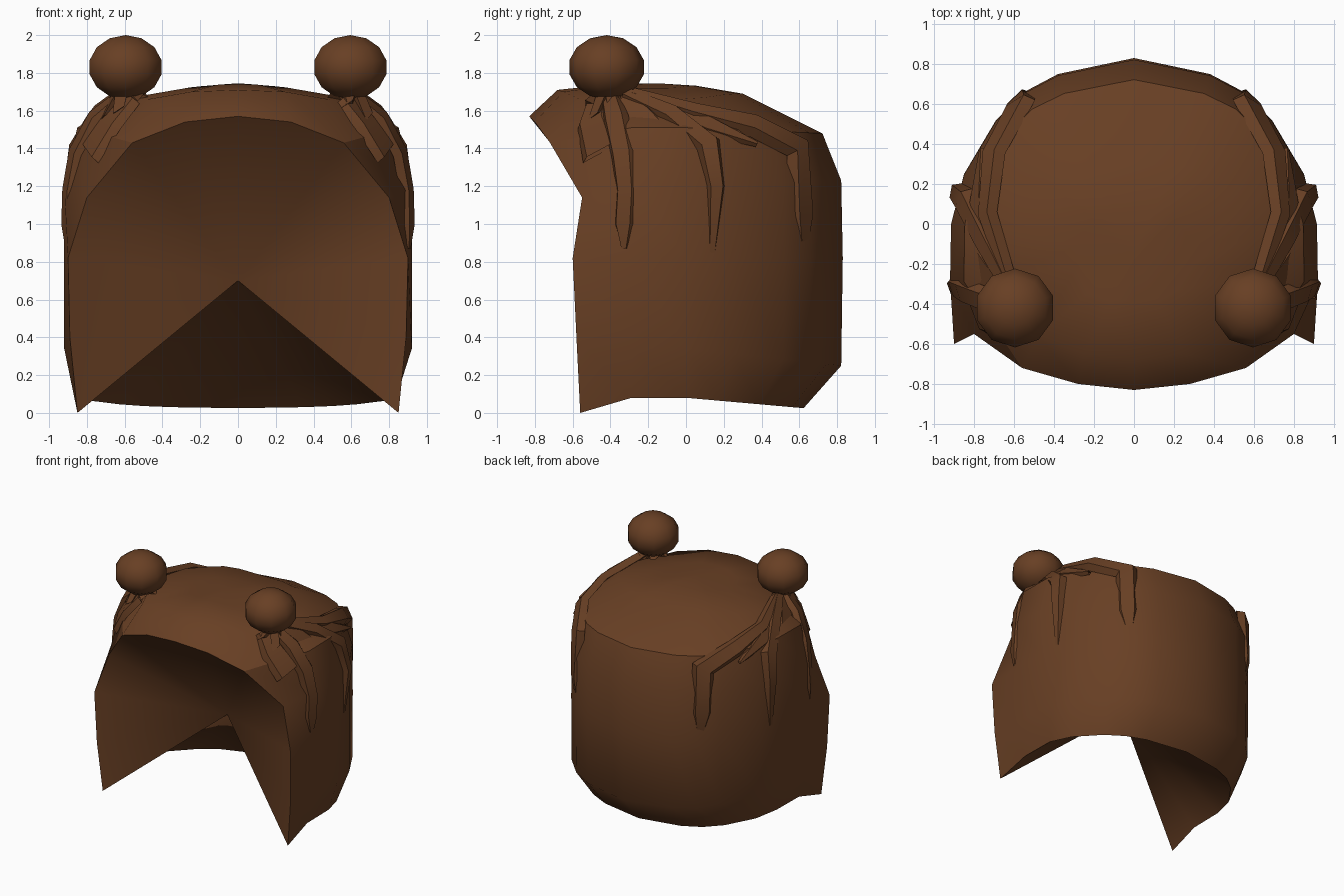
import bpy, bmesh, math
from mathutils import Vector

if "Cube" in bpy.data.objects:
    bpy.data.objects.remove(bpy.data.objects["Cube"])

brown = bpy.data.materials.new("brown hair")
brown.diffuse_color = (0.138, 0.050, 0.0175, 1)
brown.use_nodes = True
brown.node_tree.nodes["Principled BSDF"].inputs["Base Color"].default_value = brown.diffuse_color


def finish(name, bm, angle=55):
    bmesh.ops.remove_doubles(bm, verts=bm.verts, dist=0.0005)
    bmesh.ops.recalc_face_normals(bm, faces=bm.faces)
    me = bpy.data.meshes.new(name)
    bm.to_mesh(me)
    bm.free()
    me.materials.append(brown)
    ob = bpy.data.objects.new(name, me)
    bpy.context.collection.objects.link(ob)
    bpy.ops.object.select_all(action='DESELECT')
    ob.select_set(True)
    bpy.context.view_layer.objects.active = ob
    bpy.ops.object.shade_smooth_by_angle(angle=math.radians(angle))
    return ob


def mirrored(half):
    """Full left-to-right row from a right half that starts at the back centre."""
    return [Vector((-x, y, z)) for x, y, z in half[:0:-1]] + [Vector(p) for p in half]


# Right half of the head outline, from back centre to near the face
outline = [(0, .83), (.38, .75), (.55, .66), (.69, .52), (.85, .25), (.915, 0), (.92, -.32)]
# Face opening, from the lower tip to the top centre
rim = [(.85, -.56, 0), (.89, -.58, .4), (.90, -.60, .82), (.80, -.55, 1.14),
       (.56, -.72, 1.43), (.28, -.80, 1.54), (0, -.83, 1.57)]
# x scale, back y scale, z at the back, z at the side
levels = [(.91, .75, .025, .08), (1, .99, .25, .34), (1, 1, .82, .82),
          (1.0, .99, 1.23, 1.20), (.925, .87, 1.48, 1.51)]

# Outer hair shell, open toward the face
bm = bmesh.new()
rows = []
for i, (sx, sy, zb, zs) in enumerate(levels):
    half = []
    for x, y in outline:
        t = max(0, min(1, 1 - y / .83))
        half.append((x * sx, y * (sy if y > 0 else .9), zb + (zs - zb) * t))
    rows.append(mirrored(half + [rim[i]]))
for lo, hi in zip(rows, rows[1:]):
    a = [bm.verts.new(p) for p in lo]
    b = [bm.verts.new(p) for p in hi]
    for k in range(len(a) - 1):
        bm.faces.new((a[k], a[k + 1], b[k + 1], b[k]))
finish("hair_shell", bm)

# Crown closing the top, with a crease where it meets the shell
bm = bmesh.new()
base = rows[-1] + [Vector(rim[5]), Vector(rim[6]), Vector((-.28, -.80, 1.54))]
inner_half = [(0, .30, 1.69), (.20, .30, 1.69), (.32, .27, 1.69), (.42, .2, 1.685), (.56, .1, 1.67),
              (.62, -.05, 1.66), (.62, -.26, 1.66), (.48, -.56, 1.66)]
inner = mirrored(inner_half) + [Vector((.25, -.65, 1.70)), Vector((0, -.68, 1.71)),
                                Vector((-.25, -.65, 1.70))]
a = [bm.verts.new(p) for p in base]
b = [bm.verts.new(p) for p in inner]
# Flat-topped peak ridge
mid_half = [(0, 0, 1.715), (.22, -.02, 1.72), (.22, -.3, 1.735), (0, -.15, 1.745)]
top = bm.verts.new(mid_half[3])
for k in range(len(a)):
    n = (k + 1) % len(a)
    bm.faces.new((a[k], a[n], b[n], b[k]))
    m = [bm.verts.new(p.co.lerp(top.co, .55) + Vector((0, 0, .012))) for p in (b[k], b[n])]
    bm.faces.new((b[k], b[n], m[1], m[0]))
    bm.faces.new((m[0], m[1], top))
finish("crown", bm)

# Inner lining: fan from the face opening and the lower edge to one point inside
bm = bmesh.new()
loop = [Vector(p) for p in rim] + [Vector((-x, y, z)) for x, y, z in rim[-2::-1]]
loop += rows[0][1:-1]
ring = [bm.verts.new(p) for p in loop]
apex = bm.verts.new((0, -.14, .70))
for p, q in zip(ring, ring[1:] + ring[:1]):
    bm.faces.new((p, q, apex))
finish("inner_lining", bm, 60)


def strand(name, path, widths, height, side):
    """Tapered lock with a raised flat ridge lying on the head."""
    bm = bmesh.new()
    pts = [Vector((x * side, y, z)) for x, y, z in path]
    prev = None
    for i, p in enumerate(pts):
        tan = (pts[min(i + 1, len(pts) - 1)] - pts[max(i - 1, 0)]).normalized()
        out = Vector((p.x, p.y, max(0, p.z - 1.25) * 2)).normalized()
        across = tan.cross(out).normalized()
        out = across.cross(tan).normalized()
        w = widths[i]
        h = height if i < len(pts) - 1 else 0
        cur = [bm.verts.new(p + across * s * w + out * o)
               for s, o in ((-1, -.03), (-.65, h), (.65, h), (1, -.03))]
        if prev:
            for k in range(4):
                n = (k + 1) % 4
                bm.faces.new((prev[k], prev[n], cur[n], cur[k]))
        prev = cur
    finish(name, bm, 35)


locks = {
    "front_lock": ([(.57, -.47, 1.67), (.68, -.50, 1.55), (.80, -.46, 1.39)], (.07, .10, .12), .012),
    "fan_lock": ([(.61, -.38, 1.69), (.75, -.25, 1.58), (.87, -.06, 1.40)], (.05, .09, .07), .008),
    "side_lock": ([(.62, -.41, 1.69), (.77, -.38, 1.57), (.87, -.34, 1.38), (.905, -.32, 1.18),
                   (.91, -.33, 1.0), (.91, -.33, .87)], (.05, .07, .07, .06, .06, .02), .013),
    "middle_lock": ([(.63, -.32, 1.69), (.76, -.08, 1.59), (.86, .12, 1.43), (.895, .16, 1.2),
                     (.88, .14, .85)], (.04, .06, .07, .05, .02), .022),
    "rear_wisp": ([(.72, -.10, 1.62), (.79, .12, 1.53), (.77, .38, 1.43)], (.05, .06, .01), .012),
    "back_lock": ([(.63, -.28, 1.69), (.74, .05, 1.60), (.71, .36, 1.53), (.58, .60, 1.41),
                   (.58, .62, 1.05), (.57, .63, .87)], (.03, .05, .07, .09, .08, .03), .025),
}

for side, label in ((1, "right"), (-1, "left")):
    for lock, (path, widths, height) in locks.items():
        strand(f"{label}_{lock}", path, widths, height, side)

    # Round bun
    bm = bmesh.new()
    bmesh.ops.create_uvsphere(bm, u_segments=10, v_segments=7, radius=1)
    for v in bm.verts:
        v.co = Vector((.595 * side + v.co.x * .205, -.42 + v.co.y * .202, 1.83 + v.co.z * .17))
    finish(f"{label}_bun", bm, 60)

    # Short tufts flaring out beneath the bun
    bm = bmesh.new()
    for k in range(6):
        t = math.tau * k / 6 + .3
        c, s = math.cos(t), math.sin(t)
        mid = Vector((.605 * side, -.41, 0))
        drop = 1.64 - .07 * c * side
        quad = [mid + Vector((c * r - s * w, s * r + c * w, z)) for r, w, z in
                ((.04, -.035, 1.72), (.04, .035, 1.72), (.12, .03, drop), (.13, -.03, drop - .04))]
        tip = bm.verts.new(mid + Vector((0, 0, 1.6)))
        q = [bm.verts.new(p) for p in quad]
        bm.faces.new(q)
        for i in range(4):
            bm.faces.new((q[(i + 1) % 4], q[i], tip))
    finish(f"{label}_bun_tufts", bm, 30)
